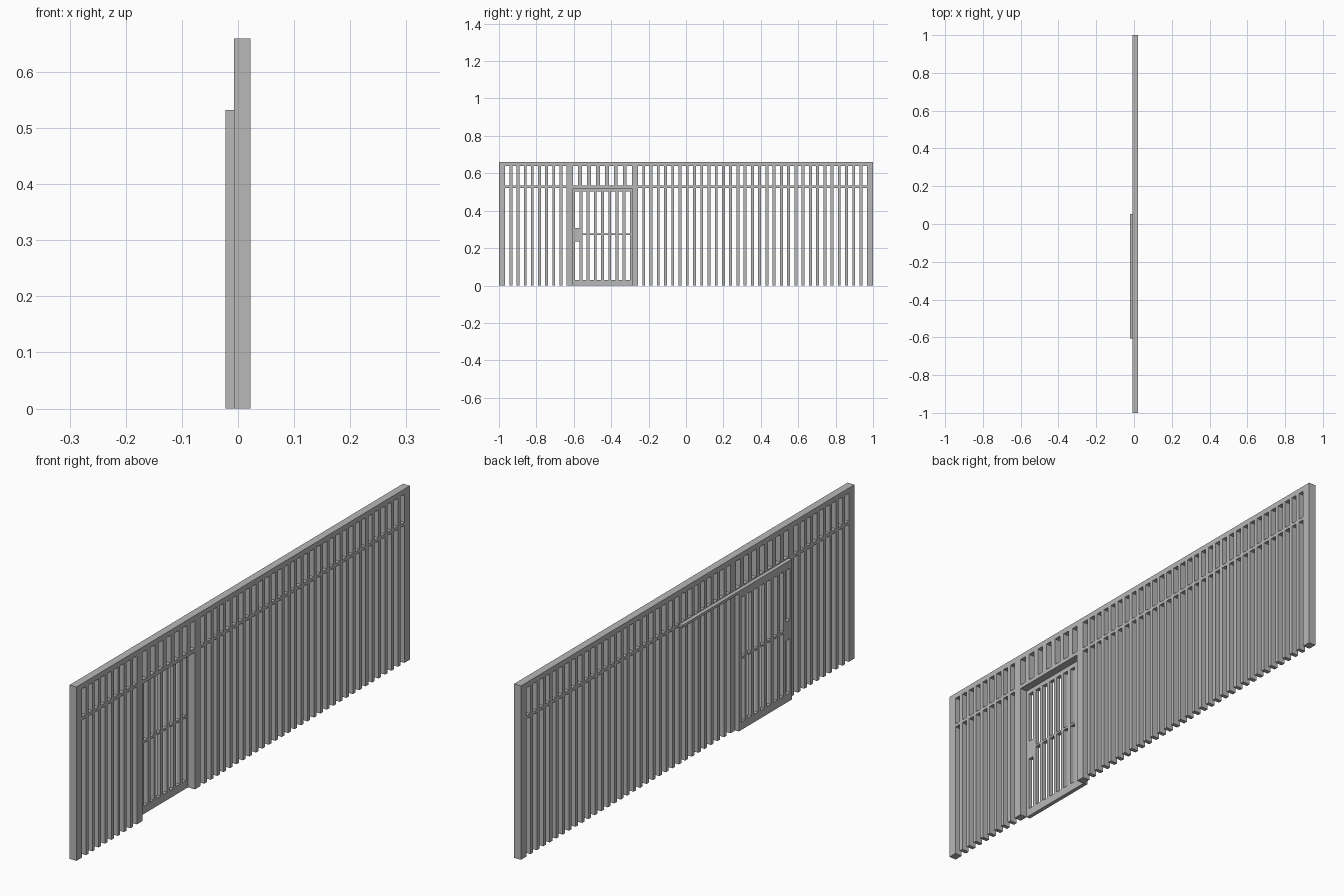
import bpy
import bmesh
from mathutils import Matrix

if "Cube" in bpy.data.objects:
    bpy.data.objects.remove(bpy.data.objects["Cube"])

steel = bpy.data.materials.new("grey_steel")
steel.diffuse_color = (0.48, 0.48, 0.48, 1)
steel.use_nodes = True
steel.node_tree.nodes["Principled BSDF"].inputs["Base Color"].default_value = steel.diffuse_color

WALL = (-0.007, 0.022)    # depth of the fixed grille
DOOR = (-0.022, -0.007)   # depth of the sliding door behind it


def build(name, depth, rects):
    """One object made of boxes; each rect is (y0, y1, z0, z1)."""
    bm = bmesh.new()
    for y0, y1, z0, z1 in rects:
        size = Matrix.Diagonal((depth[1] - depth[0], y1 - y0, z1 - z0, 1))
        mid = Matrix.Translation((sum(depth) / 2, (y0 + y1) / 2, (z0 + z1) / 2))
        bmesh.ops.create_cube(bm, size=1, matrix=mid @ size)
    mesh = bpy.data.meshes.new(name)
    bm.to_mesh(mesh)
    bm.free()
    mesh.materials.append(steel)
    obj = bpy.data.objects.new(name, mesh)
    bpy.context.collection.objects.link(obj)
    return obj


def bars(y0, y1, count, gap, *spans):
    """Evenly spaced upright bars between y0 and y1, over each z span."""
    pitch = (y1 - y0 - gap) / count
    return [(y0 + gap + i * pitch, y0 + (i + 1) * pitch, a, b)
            for i in range(count) for a, b in spans]


def gaps(y0, y1, count, gap, z0, z1):
    """Short rail pieces filling the gaps between the bars."""
    pitch = (y1 - y0 - gap) / count
    return [(y0 + i * pitch, y0 + i * pitch + gap, z0, z1) for i in range(count + 1)]


# Outer frame and door posts
build("end_posts", WALL, [(-1, -0.967, 0, 0.64), (0.967, 1, 0, 0.64)])
build("top_rail", WALL, [(-1, 1, 0.64, 0.66)])
build("door_posts", WALL, [(-0.638, -0.605, 0, 0.64), (-0.29, -0.257, 0, 0.64)])
build("door_header", WALL, [(-0.605, -0.29, 0.52, 0.535)])

# Fixed grille on both sides of the door
left = (-0.967, -0.638, 8, 0.0235)
right = (-0.257, 0.967, 31, 0.0235)
build("left_bars", WALL, bars(*left, (0, 0.64)))
build("right_bars", WALL, bars(*right, (0, 0.64)))
build("mid_rail", WALL, gaps(*left, 0.522, 0.534) + gaps(*right, 0.522, 0.534))
build("over_door_bars", WALL, bars(-0.605, -0.29, 6, 0.027, (0.535, 0.64)))

# Sliding door with lock plate and thin cross bar
build("door_frame", DOOR, [(-0.605, -0.593, 0, 0.522), (-0.3, -0.285, 0, 0.522),
                           (-0.593, -0.3, 0, 0.03), (-0.593, -0.3, 0.503, 0.522)])
inner = (-0.593, -0.3, 7, 0.0235)
build("door_bars", DOOR, bars(*inner, (0.03, 0.503)))
build("lock_plate", DOOR, [(-0.593, -0.5695, 0.235, 0.308)])
build("door_cross_bar", DOOR, gaps(*inner, 0.269, 0.277)[1:])

# Track the door slides along
build("door_track", DOOR, [(-0.605, 0.053, 0.522, 0.532)])
